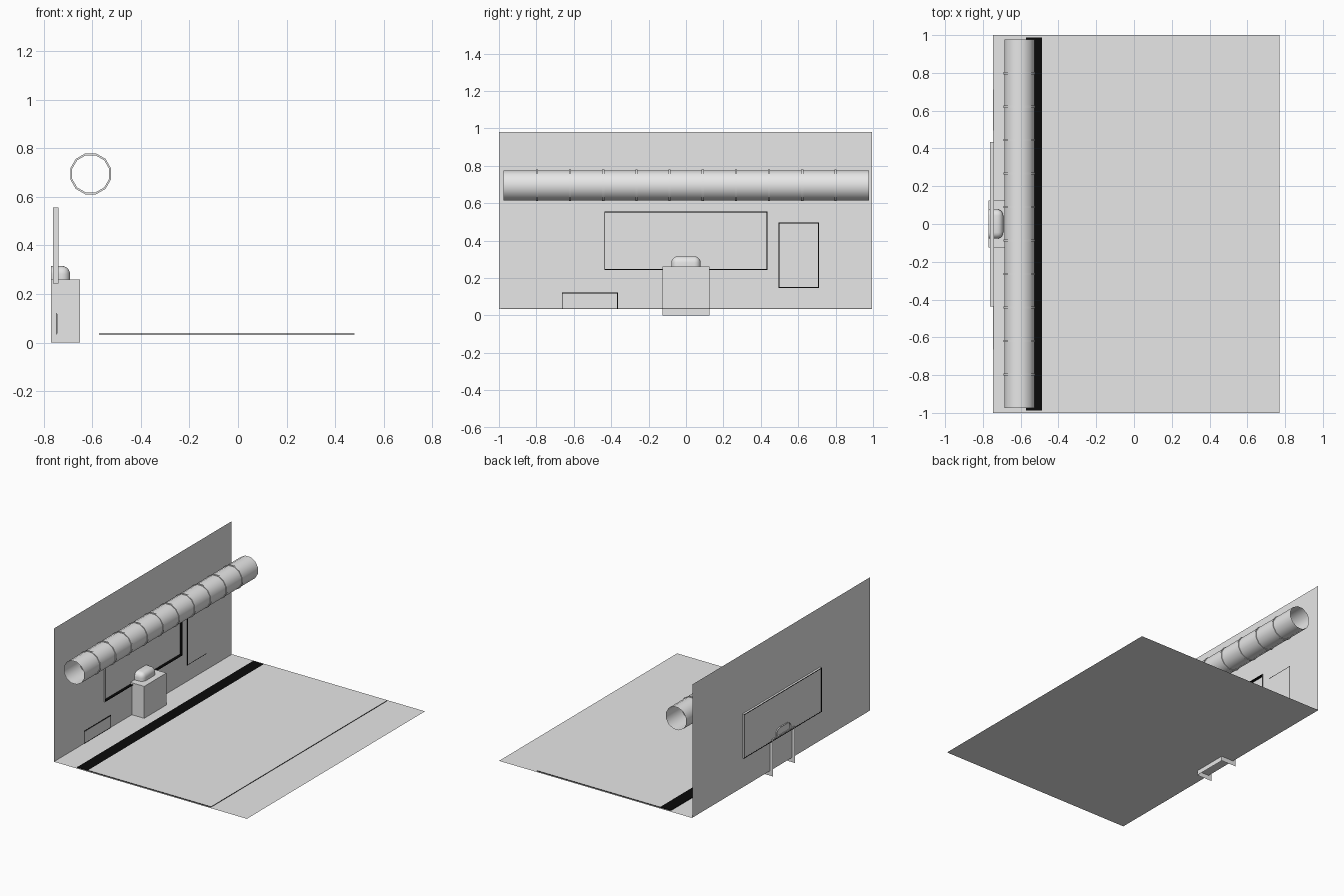
import bpy, bmesh, math
from mathutils import Matrix, Vector

cube = bpy.data.objects.get("Cube")
if cube:
    bpy.data.objects.remove(cube, do_unlink=True)


def material(name, rgb):
    m = bpy.data.materials.new(name)
    m.use_nodes = True
    m.diffuse_color = (*rgb, 1)
    m.node_tree.nodes["Principled BSDF"].inputs["Base Color"].default_value = (*rgb, 1)
    return m


GREY = material("light grey", (0.8, 0.8, 0.8))
BLACK = material("black", (0.003, 0.003, 0.003))


def finish(name, bm, mats=(GREY,), smooth=False):
    mesh = bpy.data.meshes.new(name)
    bm.normal_update()
    bm.to_mesh(mesh)
    bm.free()
    for m in mats:
        mesh.materials.append(m)
    ob = bpy.data.objects.new(name, mesh)
    bpy.context.collection.objects.link(ob)
    if smooth:
        bpy.ops.object.select_all(action="DESELECT")
        ob.select_set(True)
        bpy.context.view_layer.objects.active = ob
        bpy.ops.object.shade_smooth_by_angle(angle=math.radians(40))
    return ob


def box(lo, hi, open_sides=()):
    """Box between two corners, without the faces that point along open_sides."""
    lo, hi = Vector(lo), Vector(hi)
    bm = bmesh.new()
    bmesh.ops.create_cube(bm, size=1, matrix=Matrix.Translation((lo + hi) / 2) @ Matrix.Diagonal((*(hi - lo), 1)))
    bm.normal_update()
    gone = [f for f in bm.faces if any(f.normal.dot(Vector(d)) > 0.9 for d in open_sides)]
    bmesh.ops.delete(bm, geom=gone, context="FACES")
    return bm


def frame_rects(a, b):
    """Four rectangles (u0, u1, v0, v1) filling the area between rectangle a and inner rectangle b."""
    return [(a[0], b[0], a[2], a[3]), (b[1], a[1], a[2], a[3]),
            (b[0], b[1], a[2], b[2]), (b[0], b[1], b[3], a[3])]


BACK, DOWN = (-1, 0, 0), (0, 0, -1)
WALL_X, FLOOR_Z = -0.747, 0.033
window = (-0.437, 0.435, 0.243, 0.556)

# Wall sheet with the window opening
bm = bmesh.new()
for u0, u1, v0, v1 in frame_rects((-1, 0.995, FLOOR_Z, 0.98), window):
    bm.faces.new([bm.verts.new((WALL_X, u, v)) for u, v in ((u0, v0), (u1, v0), (u1, v1), (u0, v1))])
bmesh.ops.remove_doubles(bm, verts=bm.verts, dist=0.0001)
finish("wall", bm)

# Floor sheet
bm = bmesh.new()
bm.faces.new([bm.verts.new((x, y, FLOOR_Z)) for x, y in ((WALL_X, -1), (0.77, -1), (0.77, 1), (WALL_X, 1))])
finish("floor", bm)

# Raised floor panel: black edges and a black strip beside the wall
for name, x0, x1 in (("floor_strip", -0.573, -0.488), ("floor_panel", -0.488, 0.48)):
    bm = box((x0, -0.988, FLOOR_Z), (x1, 0.988, FLOOR_Z + 0.004), (DOWN,))
    bm.normal_update()
    for f in bm.faces:
        f.material_index = 0 if f.normal.z > 0.5 and name == "floor_panel" else 1
    finish(name, bm, (GREY, BLACK))

# Window: shallow recess, grey outside, black reveals and rims
X0, X1, RIM = -0.762, -0.74, 0.005
inner = (window[0] + RIM, window[1] - RIM, window[2] + RIM, window[3] - RIM)
center = Vector((0, (window[0] + window[1]) / 2, (window[2] + window[3]) / 2))
bm = bmesh.new()
for u0, u1, v0, v1 in frame_rects(window, inner):
    part = box((X0, u0, v0), (X1, u1, v1))
    mesh = bpy.data.meshes.new("frame_part")
    part.to_mesh(mesh)
    part.free()
    bm.from_mesh(mesh)
    bpy.data.meshes.remove(mesh)
bm.normal_update()
for f in bm.faces:
    away = f.calc_center_median() - center
    outside = abs(f.normal.x) < 0.5 and f.normal.dot(away) > 0
    f.material_index = 0 if outside else 1
finish("window_frame", bm, (GREY, BLACK))
finish("window_pane", box((X0 + 0.001, inner[0], inner[2]), (X0 + 0.003, inner[1], inner[3])))

# Flat wall panels with black outlines
for name, (u0, u1, v0, v1) in (("tall_panel", (0.495, 0.712, 0.147, 0.496)),
                               ("low_panel", (-0.664, -0.364, FLOOR_Z, 0.122))):
    finish(name + "_outline", box((WALL_X, u0, v0), (WALL_X + 0.002, u1, v1), (BACK,)), (BLACK,))
    t = 0.005
    finish(name, box((WALL_X + 0.002, u0 + t, v0 + t), (WALL_X + 0.003, u1 - t, v1 - t), (BACK,)))

# Cabinet, open at the back and below
finish("cabinet", box((-0.77, -0.125, 0), (-0.65, 0.125, 0.26), (BACK, DOWN)))

# Rounded hood on the cabinet
bm = box((-0.77, -0.078, 0.26), (-0.692, 0.078, 0.316), (BACK, DOWN))
bmesh.ops.bevel(bm, geom=[e for e in bm.edges if not e.is_boundary], offset=0.034,
                segments=5, profile=0.5, affect="EDGES")
finish("cabinet_hood", bm, smooth=True)


# Duct along the wall with its joint rings
def tube(name, radius, y0, y1, caps=False):
    bm = bmesh.new()
    spin = Matrix.Rotation(math.pi / 2, 4, "X") @ Matrix.Rotation(math.pi / 12, 4, "Z")
    bmesh.ops.create_cone(bm, cap_ends=caps, segments=12, radius1=radius, radius2=radius, depth=y1 - y0,
                          matrix=Matrix.Translation((-0.607, (y0 + y1) / 2, 0.695)) @ spin)
    finish(name, bm, smooth=True)
    return bpy.context.object


def open_ring(y):
    bm = bmesh.new()
    n, r_in, r_out, w = 12, 0.079, 0.087, 0.006
    loops = []
    for i in range(n):
        a = 2 * math.pi * (i + 0.5) / n
        loops.append([bm.verts.new((-0.607 + r * math.cos(a), y + d, 0.695 + r * math.sin(a)))
                      for r, d in ((r_in, -w), (r_out, -w), (r_out, w), (r_in, w))])
    for i in range(n):
        p, q = loops[i], loops[(i + 1) % n]
        for k in range(3):
            bm.faces.new((p[k], q[k], q[k + 1], p[k + 1]))
    bmesh.ops.recalc_face_normals(bm, faces=bm.faces)
    return bm


tube("duct", 0.0825, -0.975, 0.978)
for i in range(10):
    finish(f"duct_ring_{i + 1}", open_ring(-0.797 + i * 0.1773), smooth=True)
